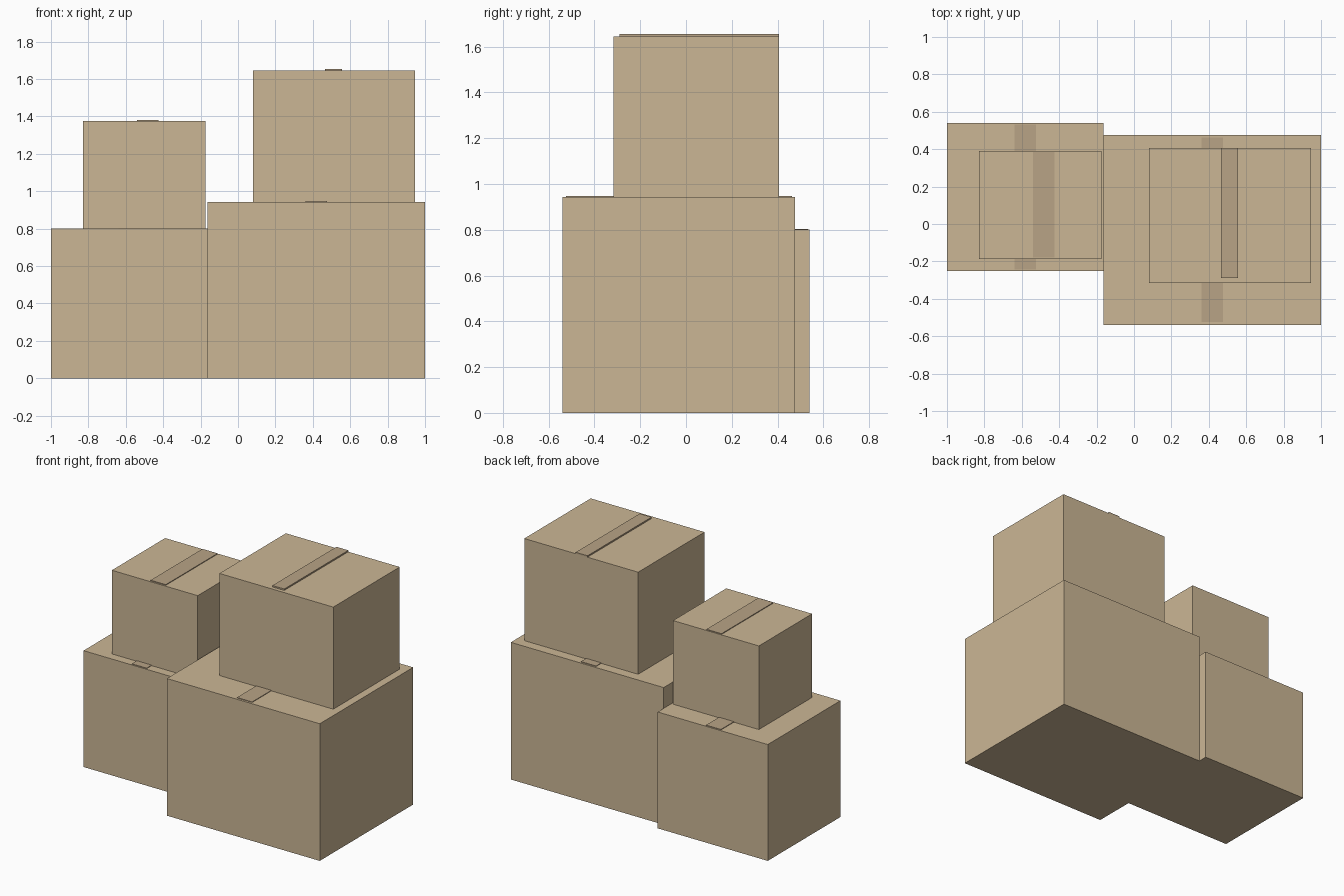
import bpy

if "Cube" in bpy.data.objects:
    bpy.data.objects.remove(bpy.data.objects["Cube"])


def make_material(name, color):
    mat = bpy.data.materials.new(name)
    mat.diffuse_color = color
    mat.use_nodes = True
    mat.node_tree.nodes["Principled BSDF"].inputs["Base Color"].default_value = mat.diffuse_color
    return mat


cardboard = make_material("cardboard", (0.60, 0.47, 0.30, 1))
tape = make_material("packing_tape", (0.48, 0.37, 0.24, 1))


def block(name, x, y, z, mat):
    """Axis-aligned box from (min, max) ranges."""
    ranges = (x, y, z)
    bpy.ops.mesh.primitive_cube_add(size=1, location=[(a + b) / 2 for a, b in ranges])
    obj = bpy.context.object
    obj.name = name
    obj.scale = [b - a for a, b in ranges]
    bpy.ops.object.transform_apply(location=False, rotation=False, scale=True)
    obj.data.materials.append(mat)
    return obj


# name, box x / y / z ranges, tape x / y ranges, tape thickness
cartons = [
    ("lower_left", (-1.0, -0.163), (-0.25, 0.54), (0, 0.80),
     (-0.638, -0.525), (-0.243, 0.532), 0.004),
    ("lower_right", (-0.163, 1.0), (-0.54, 0.475), (0, 0.943),
     (0.36, 0.475), (-0.525, 0.463), 0.004),
    ("upper_left", (-0.828, -0.175), (-0.188, 0.391), (0.80, 1.375),
     (-0.54, -0.425), (-0.178, 0.385), 0.005),
    ("upper_right", (0.08, 0.946), (-0.316, 0.406), (0.943, 1.645),
     (0.465, 0.555), (-0.29, 0.406), 0.01),
]

# Stacked cartons, each with a strip of tape along its lid
for name, x, y, z, tape_x, tape_y, thick in cartons:
    block(name + "_carton", x, y, z, cardboard)
    block(name + "_tape", tape_x, tape_y, (z[1] - 0.002, z[1] + thick), tape)
